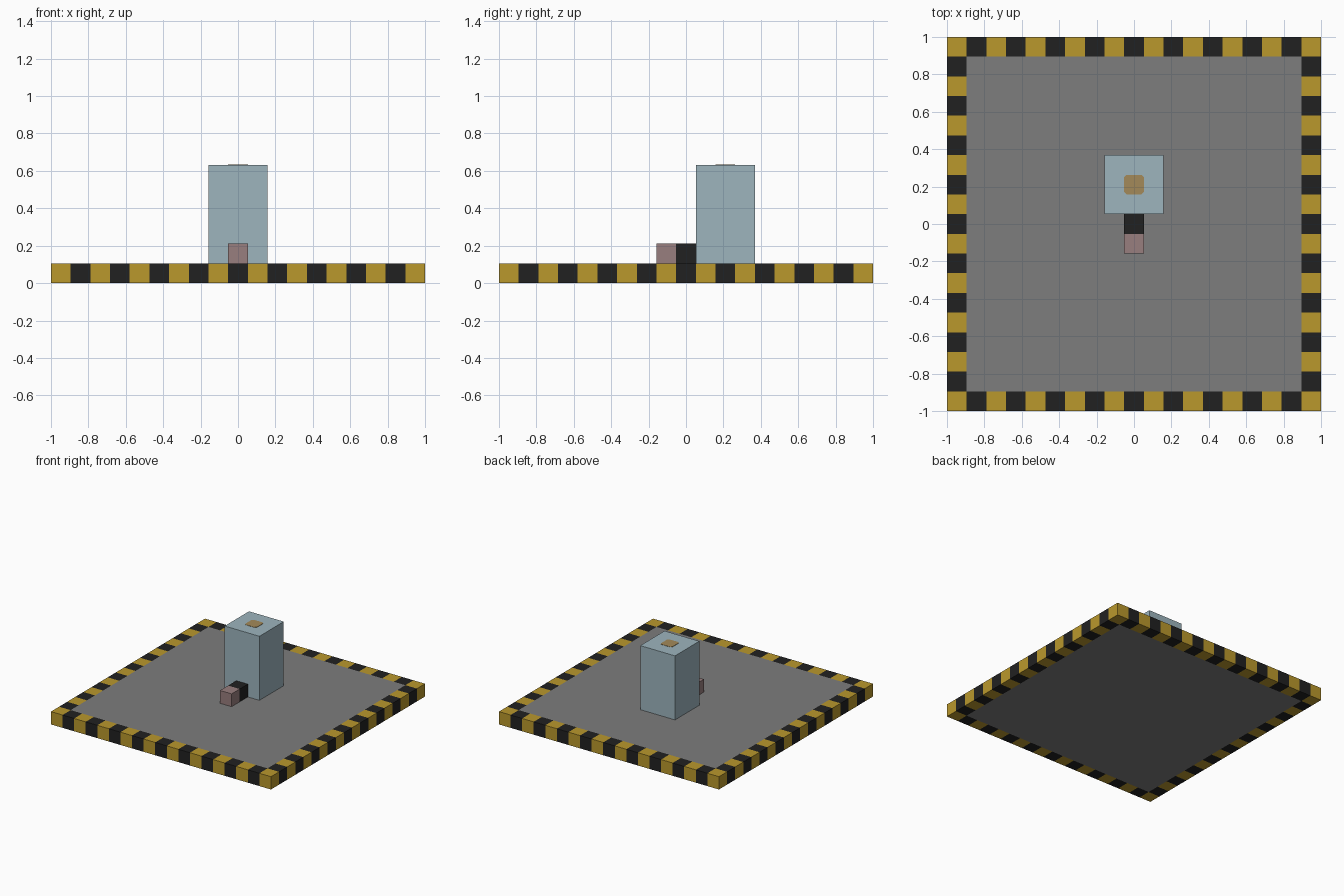
import bpy
import bmesh
from mathutils import Vector, Matrix

N = 19            # cells along each side of the base
U = 2 / N         # size of one cell

default = bpy.data.objects.get("Cube")
if default:
    bpy.data.objects.remove(default, do_unlink=True)


def linear(c):
    c /= 255
    return c / 12.92 if c <= 0.04045 else ((c + 0.055) / 1.055) ** 2.4


def material(name, *rgb):
    colour = [linear(c) for c in rgb] + [1]
    mat = bpy.data.materials.new(name)
    mat.use_nodes = True
    mat.diffuse_color = colour
    bsdf = next(n for n in mat.node_tree.nodes if n.type == "BSDF_PRINCIPLED")
    bsdf.inputs["Base Color"].default_value = colour
    return mat


YELLOW = material("hazard yellow", 186, 152, 44)
BLACK = material("black", 33, 33, 33)
GREY = material("floor grey", 125, 125, 125)
BLUE = material("pale blue", 157, 181, 190)
PINK = material("dusty pink", 152, 126, 126)
TAN = material("tan", 163, 138, 90)


def finish(name, bm, *mats):
    mesh = bpy.data.meshes.new(name)
    bmesh.ops.recalc_face_normals(bm, faces=bm.faces[:])
    bm.to_mesh(mesh)
    bm.free()
    for mat in mats:
        mesh.materials.append(mat)
    obj = bpy.data.objects.new(name, mesh)
    bpy.context.collection.objects.link(obj)
    return obj


def block(name, mat, y, z, size):
    """Box centred on x = 0; start y, start z and size are in cells."""
    bm = bmesh.new()
    size = Vector(size) * U
    centre = Vector((0, y * U + size.y / 2, z * U + size.z / 2))
    bmesh.ops.create_cube(bm, size=1, matrix=Matrix.Translation(centre) @ Matrix.Diagonal(size).to_4x4())
    return finish(name, bm, mat)


# Base slab: one layer of cells with a striped rim and a plain floor
bm = bmesh.new()
bmesh.ops.create_grid(bm, x_segments=N, y_segments=N, size=1)
extruded = bmesh.ops.extrude_face_region(bm, geom=bm.faces[:], use_keep_orig=True)
bmesh.ops.translate(bm, vec=(0, 0, U), verts=[v for v in extruded["geom"] if isinstance(v, bmesh.types.BMVert)])
floor = {0: [], 1: []}
for face in bm.faces:
    c = face.calc_center_median()
    i, j = (min(int((v + 1) / U), N - 1) for v in (c.x, c.y))
    face.material_index = (i + j) % 2
    if 0 < i < N - 1 and 0 < j < N - 1:
        face.material_index = 2
        floor[int(c.z > U / 2)].append(face)
for faces in floor.values():
    bmesh.ops.dissolve_faces(bm, faces=faces, use_verts=True)
finish("base_slab", bm, YELLOW, BLACK, GREY)

# Pillar and the two small blocks in front of it
block("pillar", BLUE, 0.5, 1, (3, 3, 5))
block("connector_block", BLACK, -0.5, 1, (1, 1, 1))
block("front_block", PINK, -1.5, 1, (1, 1, 1))

# Thin spot with clipped corners, centred on the pillar top
spot = block("pillar_top_spot", TAN, 1.5, 6, (1, 1, 0.02))
bm = bmesh.new()
bm.from_mesh(spot.data)
upright = [e for e in bm.edges if abs(e.verts[0].co.z - e.verts[1].co.z) > U * 0.01]
bmesh.ops.bevel(bm, geom=upright, offset=U * 0.12, segments=1, affect="EDGES")
bm.to_mesh(spot.data)
bm.free()
